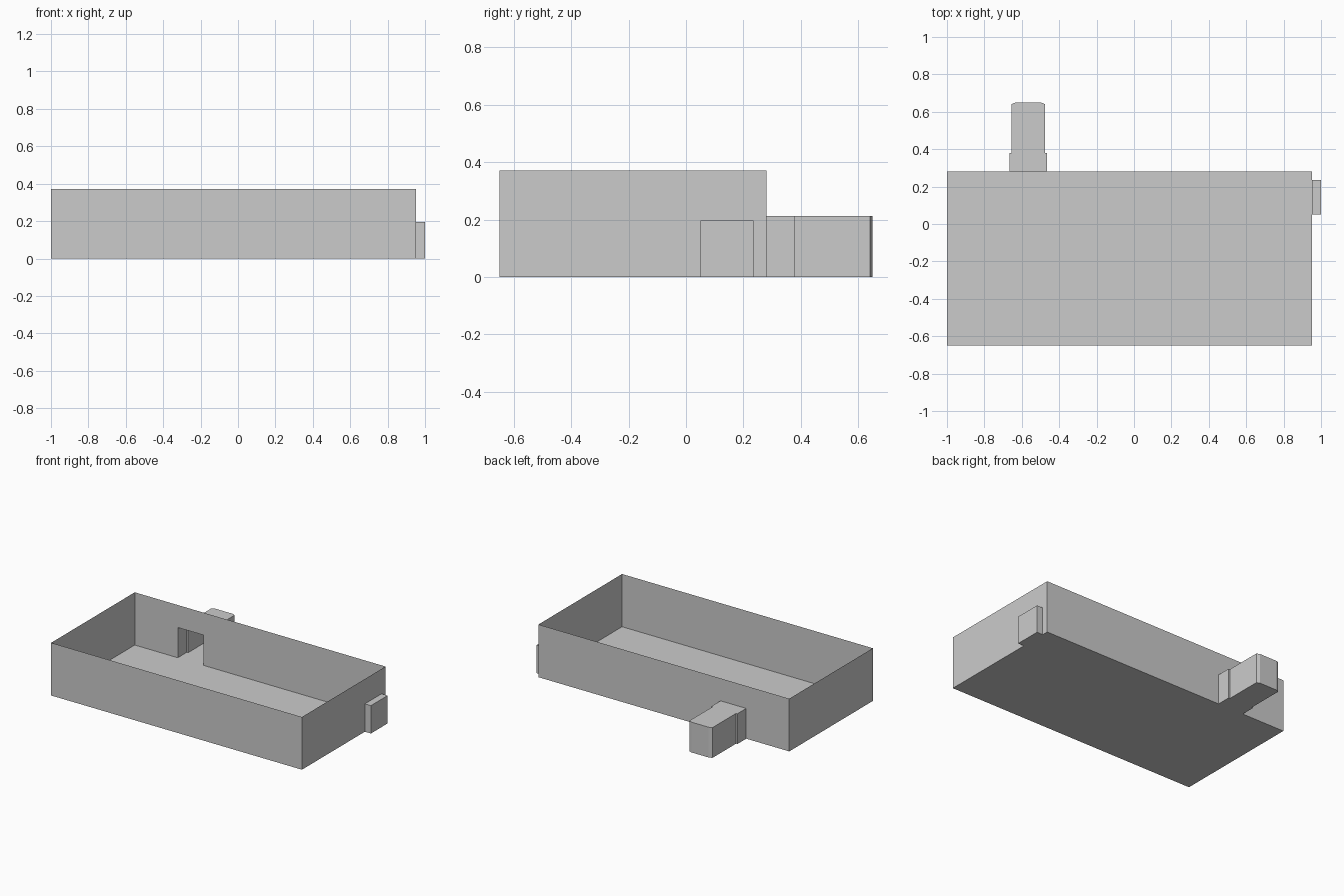
import bpy

if "Cube" in bpy.data.objects:
    bpy.data.objects.remove(bpy.data.objects["Cube"])

# Overall plan dimensions
X0, X1, Y0, Y1, H = -1.0, 0.953, -0.65, 0.28, 0.371


def make_object(name, faces):
    """Mesh object of single-sided sheets, given as point loops."""
    verts, index, polys = [], {}, []
    for loop in faces:
        poly = []
        for p in loop:
            key = tuple(round(c, 5) for c in p)
            if key not in index:
                index[key] = len(verts)
                verts.append(key)
            poly.append(index[key])
        polys.append(poly)
    mesh = bpy.data.meshes.new(name)
    mesh.from_pydata(verts, [], polys)
    mesh.update()
    obj = bpy.data.objects.new(name, mesh)
    bpy.context.collection.objects.link(obj)
    return obj


def wall(a, b, h):
    """Upright panel between two plan points."""
    return [(*a, 0), (*b, 0), (*b, h), (*a, h)]


def wall_with_door(a, b, d0, d1, door_h, h):
    """Upright panel with a floor-level doorway from d0 to d1."""
    return [(*a, 0), (*d0, 0), (*d0, door_h), (*d1, door_h),
            (*d1, 0), (*b, 0), (*b, h), (*a, h)]


def passage(name, plan, h):
    """Roofed passage; the side joining last and first plan points is open."""
    faces = [wall(a, b, h) for a, b in zip(plan, plan[1:])]
    faces.append([(*p, 0) for p in reversed(plan)])
    faces.append([(*p, h) for p in plan])
    return make_object(name, faces)


# Back corridor: wide door frame, narrower hall, shallow chamfered end
CX, CORRIDOR_H = -0.565, 0.213
half = [(0.100, Y1), (0.100, 0.379), (0.090, 0.379), (0.090, 0.641), (0.067, 0.65)]
corridor = [(CX + x, y) for x, y in half] + [(CX - x, y) for x, y in reversed(half)]
passage("back_corridor", corridor, CORRIDOR_H)

# Side door niche
NICHE_H = 0.196
niche = [(X1, 0.05), (1.0, 0.05), (1.0, 0.236), (X1, 0.236)]
passage("side_door_niche", niche, NICHE_H)

# Main room: floor and four walls, open at the top
A, B, C, D = (X0, Y0), (X1, Y0), (X1, Y1), (X0, Y1)
make_object("room_floor", [[(*p, 0) for p in (A, B, C, D)]])
make_object("room_walls", [
    wall(A, B, H),
    wall_with_door(B, C, niche[0], niche[-1], NICHE_H, H),
    wall_with_door(C, D, corridor[0], corridor[-1], CORRIDOR_H, H),
    wall(D, A, H),
])
